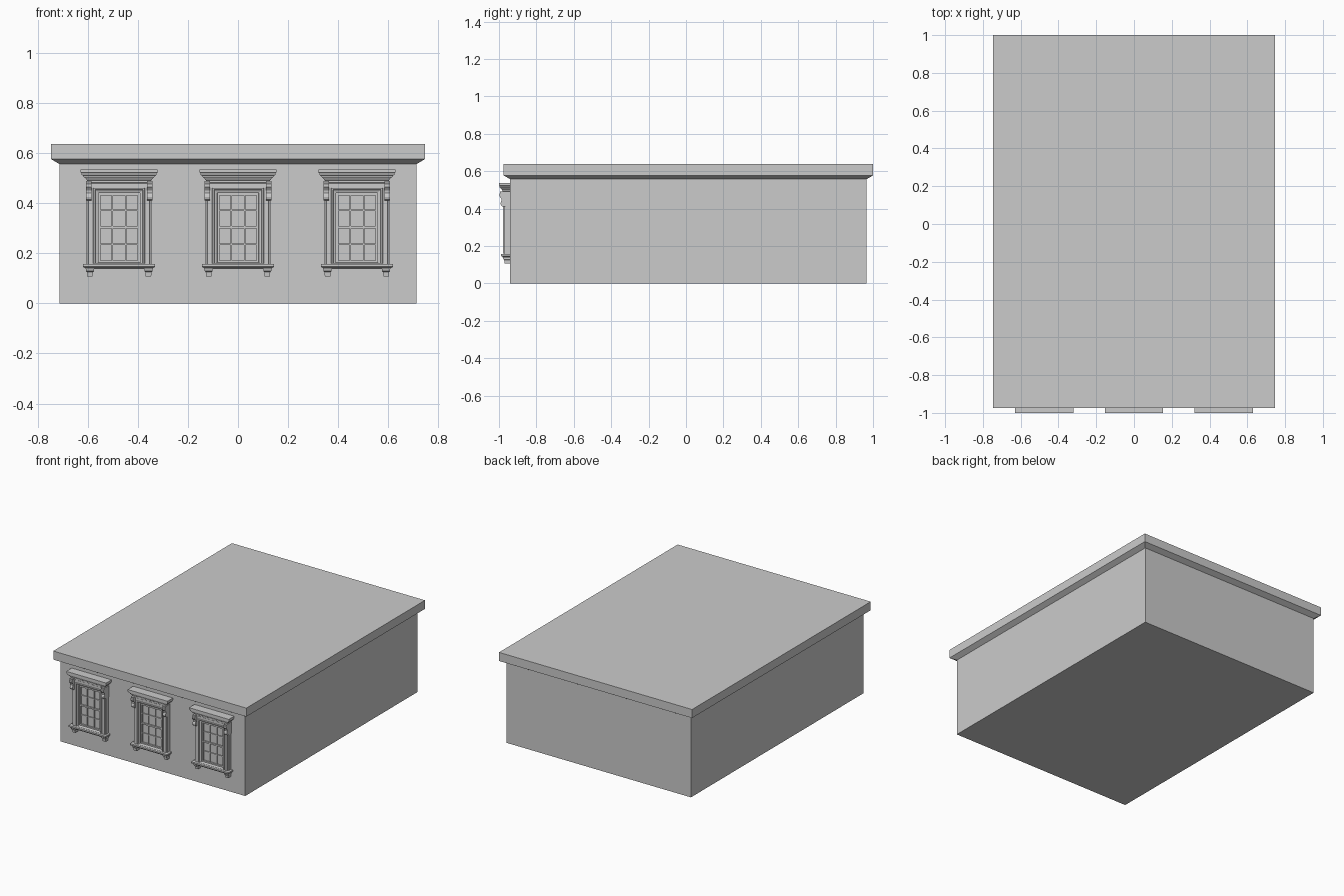
import bpy, bmesh

if "Cube" in bpy.data.objects:
    bpy.data.objects.remove(bpy.data.objects["Cube"])

WALL = -0.94          # front wall plane
WINDOWS = (-0.475, 0.0, 0.475)


def finish(bm, name):
    bmesh.ops.recalc_face_normals(bm, faces=bm.faces[:])
    me = bpy.data.meshes.new(name)
    bm.to_mesh(me)
    bm.free()
    ob = bpy.data.objects.new(name, me)
    bpy.context.collection.objects.link(ob)
    return ob


def skin(bm, loops, cap_start=True, cap_end=True):
    """Bridge a series of equally sized point loops."""
    rings = [[bm.verts.new(p) for p in loop] for loop in loops]
    n = len(rings[0])
    for a, b in zip(rings, rings[1:]):
        for i in range(n):
            j = (i + 1) % n
            bm.faces.new((a[i], a[j], b[j], b[i]))
    if cap_start:
        bm.faces.new(rings[0])
    if cap_end:
        bm.faces.new(rings[-1])


def rect(x0, x1, y0, y1, z):
    return [(x0, y0, z), (x1, y0, z), (x1, y1, z), (x0, y1, z)]


def box(bm, x0, x1, y0, y1, z0, z1):
    skin(bm, [rect(x0, x1, y0, y1, z0), rect(x0, x1, y0, y1, z1)])


def moulding(name, cx, levels):
    """Wall moulding with mitred returns: levels are (z, half width, front y)."""
    bm = bmesh.new()
    skin(bm, [rect(cx - h, cx + h, y, WALL, z) for z, h, y in levels])
    return finish(bm, name)


# Building body and flared roof slab
bm = bmesh.new()
skin(bm, [rect(-hx, hx, y0, y1, z) for z, hx, y0, y1 in (
    (0.0, 0.714, -0.94, 0.965), (0.557, 0.714, -0.94, 0.965),
    (0.577, 0.747, -0.975, 1.0), (0.637, 0.747, -0.975, 1.0))])
finish(bm, "building_body")


def window(cx, tag):
    # Stepped casing with the glass as its back face
    bm = bmesh.new()
    loops = []
    for d, y in ((0, WALL), (0, -0.966), (0.006, -0.966), (0.008, -0.972),
                 (0.026, -0.972), (0.028, -0.978), (0.034, -0.978),
                 (0.036, -0.968), (0.047, -0.964), (0.048, -0.947)):
        h, z0, z1 = 0.13 - d, 0.155 + d * 0.17, 0.487 - d * 0.95
        loops.append([(cx - h, y, z0), (cx + h, y, z0), (cx + h, y, z1), (cx - h, y, z1)])
    skin(bm, loops, cap_start=False)
    finish(bm, "window_casing_" + tag)

    # Sash frame and glazing bars: 3 columns by 4 rows
    bm = bmesh.new()
    for s in (-1, 1):
        a, b = sorted((cx + s * 0.074, cx + s * 0.083))
        box(bm, a, b, -0.957, -0.945, 0.163, 0.442)
        box(bm, cx + s * 0.027 - 0.003, cx + s * 0.027 + 0.003, -0.954, -0.945, 0.163, 0.442)
    for z, w, y in ((0.167, 0.005, -0.957), (0.437, 0.005, -0.957), (0.304, 0.005, -0.957),
                    (0.236, 0.003, -0.954), (0.372, 0.003, -0.954)):
        box(bm, cx - 0.083, cx + 0.083, y, -0.945, z - w, z + w)
    finish(bm, "window_sash_" + tag)

    # Projecting hood
    moulding("window_hood_" + tag, cx, (
        (0.484, 0.128, -0.979), (0.492, 0.128, -0.979), (0.494, 0.131, -0.982),
        (0.500, 0.134, -0.984), (0.506, 0.142, -0.990), (0.512, 0.146, -0.992),
        (0.514, 0.150, -0.996), (0.521, 0.150, -0.996), (0.523, 0.154, -1.0),
        (0.536, 0.154, -1.0)))

    # Sill
    moulding("window_sill_" + tag, cx, (
        (0.137, 0.134, -0.978), (0.142, 0.136, -0.980), (0.144, 0.141, -0.986),
        (0.147, 0.144, -0.990), (0.157, 0.144, -0.990)))

    # Scroll brackets under the hood
    scroll = ((WALL, 0.490), (-0.994, 0.490), (-0.994, 0.482), (-0.998, 0.478),
              (-0.998, 0.466), (-0.993, 0.460), (-0.987, 0.452), (-0.986, 0.442),
              (-0.990, 0.436), (-0.992, 0.426), (-0.989, 0.416), (-0.982, 0.411),
              (WALL, 0.411))
    bm = bmesh.new()
    for s in (-1, 1):
        skin(bm, [[(cx + s * x, y, z) for y, z in scroll] for x in (0.111, 0.133)])
    finish(bm, "hood_brackets_" + tag)

    # Tapered feet under the sill
    bm = bmesh.new()
    for s in (-1, 1):
        fx = cx + s * 0.117
        skin(bm, [rect(fx - h, fx + h, y, WALL, z) for z, h, y in (
            (0.107, 0.011, -0.970), (0.125, 0.012, -0.972), (0.129, 0.016, -0.977),
            (0.140, 0.016, -0.980))])
    finish(bm, "sill_feet_" + tag)


for cx, tag in zip(WINDOWS, ("left", "middle", "right")):
    window(cx, tag)
